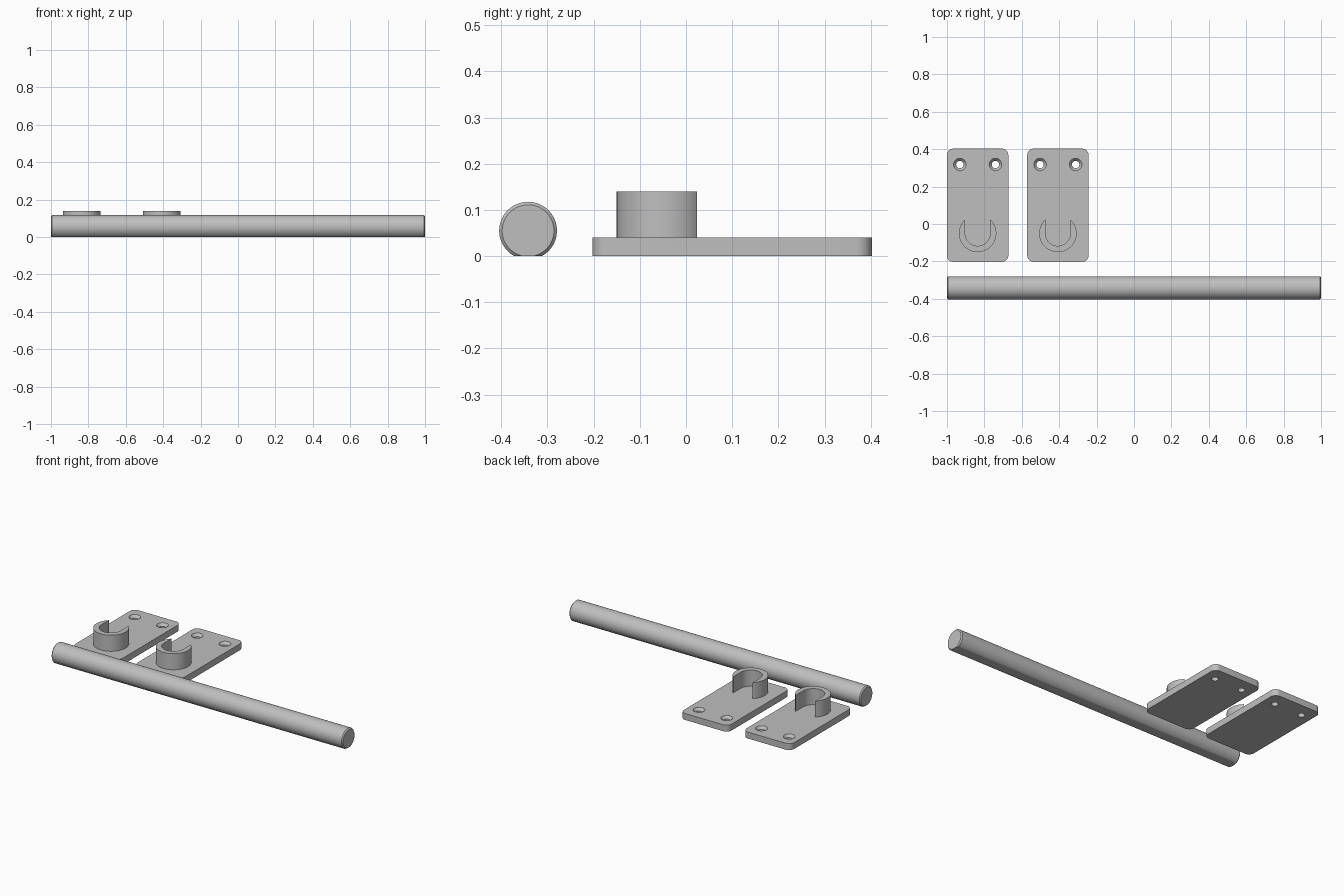
import bpy, bmesh, math
from mathutils import Matrix, Vector

if "Cube" in bpy.data.objects:
    bpy.data.objects.remove(bpy.data.objects["Cube"])

# One plain grey plastic
grey = bpy.data.materials.new("plain grey")
grey.use_nodes = True
GREY = (0.52, 0.52, 0.52, 1)
grey.diffuse_color = GREY
grey.node_tree.nodes["Principled BSDF"].inputs["Base Color"].default_value = GREY


def make_object(name, bm):
    bmesh.ops.recalc_face_normals(bm, faces=bm.faces)
    mesh = bpy.data.meshes.new(name)
    bm.to_mesh(mesh)
    bm.free()
    mesh.materials.append(grey)
    obj = bpy.data.objects.new(name, mesh)
    bpy.context.collection.objects.link(obj)
    return obj


def smooth(obj):
    bpy.ops.object.select_all(action="DESELECT")
    obj.select_set(True)
    bpy.context.view_layer.objects.active = obj
    bpy.ops.object.shade_smooth_by_angle(angle=math.radians(30))


def extrude_outline(name, points, z0, z1):
    bm = bmesh.new()
    face = bm.faces.new([bm.verts.new((x, y, z0)) for x, y in points])
    out = bmesh.ops.extrude_face_region(bm, geom=[face])
    top = [v for v in out["geom"] if isinstance(v, bmesh.types.BMVert)]
    bmesh.ops.translate(bm, verts=top, vec=(0, 0, z1 - z0))
    return make_object(name, bm)


def arc(cx, cy, r, start, end, steps):
    angles = [math.radians(start + (end - start) * i / steps) for i in range(steps + 1)]
    return [(cx + r * math.cos(a), cy + r * math.sin(a)) for a in angles]


# Rod with chamfered ends and a flat underside
ROD_Y, ROD_Z, ROD_R = -0.342, 0.055, 0.0625
bm = bmesh.new()
bmesh.ops.create_cone(bm, cap_ends=True, segments=96, radius1=ROD_R, radius2=ROD_R, depth=2,
                      matrix=Matrix.Translation((0, ROD_Y, ROD_Z)) @ Matrix.Rotation(math.pi / 2, 4, "Y"))
rims = [e for e in bm.edges if abs(e.verts[0].co.x - e.verts[1].co.x) < 0.01]
bmesh.ops.bevel(bm, geom=rims, offset=0.0065, segments=1, affect="EDGES")
cut = bmesh.ops.bisect_plane(bm, geom=bm.verts[:] + bm.edges[:] + bm.faces[:],
                             plane_co=(0, 0, 0), plane_no=(0, 0, 1), clear_inner=True)
bmesh.ops.holes_fill(bm, edges=[e for e in bm.edges if e.is_boundary], sides=0)
smooth(make_object("rod", bm))

# Wall brackets: rounded plate, two countersunk screw holes, open hook
PLATE_TOP, HOOK_TOP = 0.04, 0.14
HALF_W, FRONT, BACK, CORNER = 0.164, -0.203, 0.403, 0.035
HOOK_Y, HOOK_R, HOOK_IN = -0.05, 0.1, 0.067
HOLE_X, HOLE_Y = 0.095, 0.318


def screw_cutter(x, y):
    # Straight bore that flares out to the countersink
    profile = [(0.0195, -0.02), (0.0195, 0.024), (0.0335, PLATE_TOP), (0.0335, 0.06)]
    bm = bmesh.new()
    rings = [[bm.verts.new((px, py, z)) for px, py in arc(x, y, r, 0, 360, 48)[:-1]]
             for r, z in profile]
    for low, high in zip(rings, rings[1:]):
        for i in range(len(low)):
            j = (i + 1) % len(low)
            bm.faces.new((low[i], low[j], high[j], high[i]))
    bm.faces.new(rings[0])
    bm.faces.new(rings[-1])
    return make_object("screw_cutter", bm)


for side, cx in (("right", -0.836), ("left", -0.407)):
    outline = []
    for sx, sy, start in ((1, BACK - CORNER, 0), (-1, BACK - CORNER, 90),
                          (-1, FRONT + CORNER, 180), (1, FRONT + CORNER, 270)):
        outline += arc(cx + sx * (HALF_W - CORNER), sy, CORNER, start, start + 90, 12)
    plate = extrude_outline(side + "_bracket_plate", outline, 0, PLATE_TOP)
    for sx in (-1, 1):
        cutter = screw_cutter(cx + sx * HOLE_X, HOLE_Y)
        cutter.hide_render = True
        bpy.context.view_layer.objects.active = plate
        mod = plate.modifiers.new("screw_hole", "BOOLEAN")
        mod.operation = "DIFFERENCE"
        mod.solver = "EXACT"
        mod.object = cutter
        bpy.ops.object.modifier_apply(modifier=mod.name)
        bpy.data.objects.remove(cutter)
    smooth(plate)

    # Crescent whose straight inner walls meet the outer arc in sharp tips
    tip = math.degrees(math.acos(HOOK_IN / HOOK_R))
    crescent = arc(cx, HOOK_Y, HOOK_R, 180 - tip, 360 + tip, 64)
    crescent += arc(cx, HOOK_Y, HOOK_IN, 360, 180, 40)
    smooth(extrude_outline(side + "_bracket_hook", crescent, PLATE_TOP, HOOK_TOP))
